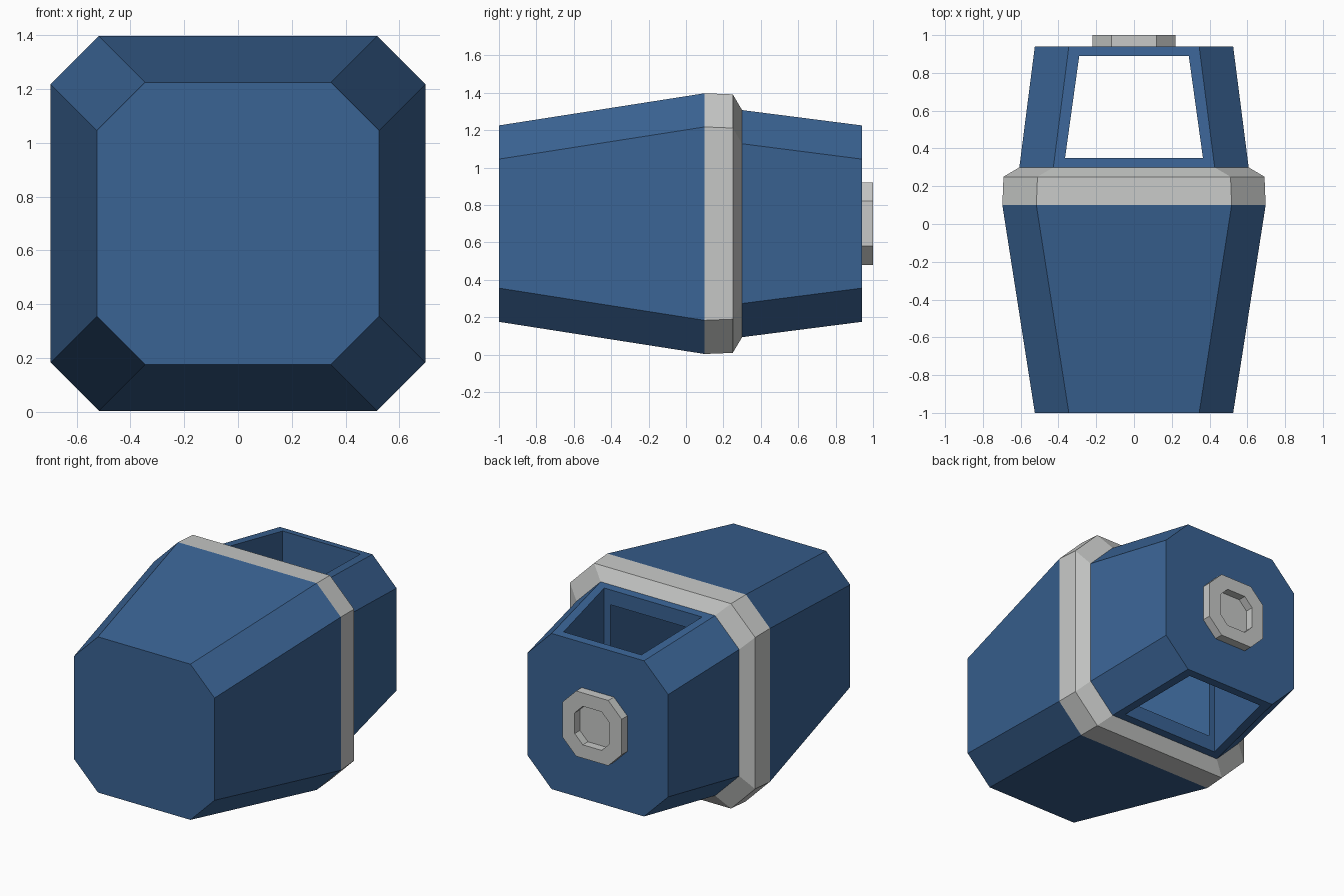
import bpy, bmesh

if "Cube" in bpy.data.objects:
    bpy.data.objects.remove(bpy.data.objects["Cube"])

CZ = 0.70        # height of the long axis
CH = 0.18        # corner chamfer of the housing


def material(name, rgb):
    m = bpy.data.materials.new(name)
    m.diffuse_color = (*rgb, 1)
    m.use_nodes = True
    m.node_tree.nodes["Principled BSDF"].inputs["Base Color"].default_value = m.diffuse_color
    return m


BLUE = material("blue_paint", (0.042, 0.125, 0.296))
GREY = material("light_grey_metal", (0.57, 0.58, 0.57))


def octagon(h, c, y):
    """Chamfered square of half size h and chamfer c, in the plane at y."""
    f = h - c
    pts = [(f, h), (h, f), (h, -f), (f, -h), (-f, -h), (-h, -f), (-h, f), (-f, h)]
    return [(x, y, CZ + z) for x, z in pts]


def loft(bm, sections, skip=(), cap_start=False, cap_end=False):
    """Skin octagon sections given as (half size, chamfer, y)."""
    rings = [[bm.verts.new(p) for p in octagon(*s)] for s in sections]
    for a, b in zip(rings, rings[1:]):
        for i in range(8):
            if i not in skip:
                j = (i + 1) % 8
                bm.faces.new((a[i], a[j], b[j], b[i]))
    if cap_start:
        bm.faces.new(rings[0])
    if cap_end:
        bm.faces.new(rings[-1])


def frame(bm, outer, inner):
    """Four quads between two matching quad loops."""
    for i in range(4):
        j = (i + 1) % 4
        bm.faces.new([bm.verts.new(p) for p in (outer[i], outer[j], inner[j], inner[i])])


def finish(bm, name, mat):
    bmesh.ops.remove_doubles(bm, verts=bm.verts, dist=0.0005)
    bmesh.ops.recalc_face_normals(bm, faces=bm.faces)
    me = bpy.data.meshes.new(name)
    bm.to_mesh(me)
    bm.free()
    me.materials.append(mat)
    ob = bpy.data.objects.new(name, me)
    bpy.context.collection.objects.link(ob)


# Hollow front housing, closed at the front
bm = bmesh.new()
loft(bm, [(0.525, CH, -1.0), (0.697, CH, 0.1)], cap_start=True)
finish(bm, "front_housing", BLUE)

# Grey band around the widest part, with a bevelled rear edge
bm = bmesh.new()
loft(bm, [(0.697, CH, 0.1), (0.691, CH, 0.25), (0.607, CH, 0.3)])
finish(bm, "middle_band", GREY)

# Rear housing with a window running through it from top to bottom
bm = bmesh.new()
loft(bm, [(0.607, CH, 0.3), (0.525, CH, 0.94)], skip=(3, 7), cap_end=True)


def rim(s, xs, ys):
    """Trapezoid on the top (s=1) or bottom (s=-1) slope of the rear housing."""
    def p(x, y):
        return (x, y, CZ + s * (0.607 - (y - 0.3) / 0.64 * 0.082))
    return [p(-xs[0], ys[0]), p(xs[0], ys[0]), p(xs[1], ys[1]), p(-xs[1], ys[1])]


holes = {}
for s in (1, -1):
    holes[s] = rim(s, (0.365, 0.29), (0.35, 0.89))
    frame(bm, rim(s, (0.427, 0.345), (0.3, 0.94)), holes[s])
t, b = holes[1], holes[-1]
for i in (1, 2, 3):                       # side and rear walls of the window
    j = (i + 1) % 4
    bm.faces.new([bm.verts.new(p) for p in (t[i], t[j], b[j], b[i])])
# front wall of the window, opening into the hollow front housing
opening = [(x, 0.35, CZ + z) for x, z in
           ((-0.32, 0.5), (0.32, 0.5), (0.32, -0.5), (-0.32, -0.5))]
frame(bm, [t[0], t[1], b[1], b[0]], opening)
finish(bm, "rear_housing", BLUE)

# Octagonal rear socket with a recessed centre
bm = bmesh.new()
loft(bm, [(0.22, 0.10, 0.94), (0.22, 0.10, 1.0), (0.13, 0.06, 1.0), (0.13, 0.06, 0.945)],
     cap_start=True, cap_end=True)
finish(bm, "rear_socket", GREY)
